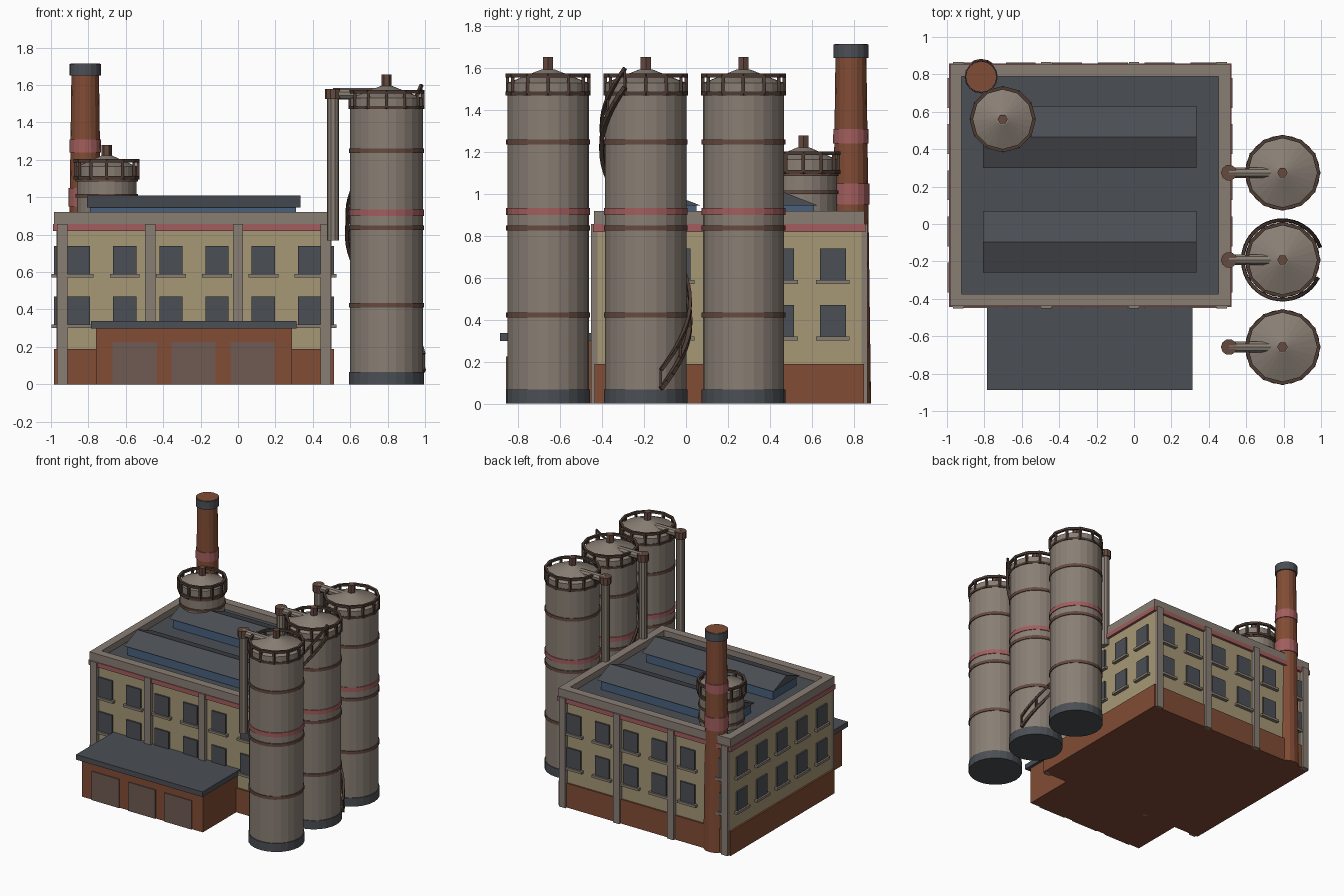
import bpy, bmesh
from math import sin, cos, pi, radians
from mathutils import Vector

cube = bpy.data.objects.get("Cube")
if cube:
    bpy.data.objects.remove(cube, do_unlink=True)


def material(name, r, g, b):
    m = bpy.data.materials.new(name)
    m.use_nodes = True
    m.diffuse_color = (r, g, b, 1)
    bsdf = next(n for n in m.node_tree.nodes if n.type == 'BSDF_PRINCIPLED')
    bsdf.inputs["Base Color"].default_value = (r, g, b, 1)
    return m


TAUPE = material("taupe concrete", .25, .21, .175)
CREAM = material("cream wall", .38, .31, .18)
BRICK = material("brick", .22, .072, .035)
SLATE = material("dark slate", .07, .078, .09)
BLUE = material("blue glass", .065, .115, .2)
PINK = material("faded red", .36, .11, .11)
RUST = material("rusty band", .13, .068, .05)
RAIL = material("dark rail", .075, .045, .034)
DOOR = material("door brown", .16, .105, .085)


def finish(name, bm, mat):
    bmesh.ops.recalc_face_normals(bm, faces=bm.faces)
    mesh = bpy.data.meshes.new(name)
    bm.to_mesh(mesh)
    bm.free()
    mesh.materials.append(mat)
    obj = bpy.data.objects.new(name, mesh)
    bpy.context.collection.objects.link(obj)
    return obj


def add_box(bm, lo, hi):
    verts = bmesh.ops.create_cube(bm, size=1)["verts"]
    for v in verts:
        v.co = [(a + b) / 2 + c * (b - a) for a, b, c in zip(lo, hi, v.co)]


def box(name, lo, hi, mat):
    bm = bmesh.new()
    add_box(bm, lo, hi)
    return finish(name, bm, mat)


def add_beam(bm, p, q, w):
    # Square bar between two points
    p, q = Vector(p), Vector(q)
    turn = (q - p).to_track_quat('Z', 'Y')
    for v in bmesh.ops.create_cube(bm, size=1)["verts"]:
        v.co = (p + q) / 2 + turn @ Vector((v.co.x * w, v.co.y * w, v.co.z * (q - p).length))


def lathe(name, x, y, profile, mat, sides=24):
    # Closed round part from (radius, height) pairs
    bm = bmesh.new()
    rings = [[bm.verts.new((x + r * cos(2 * pi * i / sides), y + r * sin(2 * pi * i / sides), z))
              for i in range(sides)] for r, z in profile]
    for a, b in zip(rings, rings[1:]):
        for i in range(sides):
            j = (i + 1) % sides
            bm.faces.new((a[i], a[j], b[j], b[i]))
    bm.faces.new(rings[0])
    bm.faces.new(rings[-1])
    return finish(name, bm, mat)


def band(name, x, y, r, z0, z1, mat, sides=24):
    return lathe(name, x, y, [(r, z0), (r, z1)], mat, sides)


def railing(name, x, y, r, z0, z1, count=12):
    bm = bmesh.new()
    pts = [(x + r * cos(2 * pi * i / count), y + r * sin(2 * pi * i / count)) for i in range(count)]
    for i, p in enumerate(pts):
        q = pts[(i + 1) % count]
        add_beam(bm, (*p, z0), (*p, z1), .016)
        for z in (z0, z1):
            add_beam(bm, (*p, z), (*q, z), .018)
    return finish(name, bm, RAIL)


# Main building
CX, CY = -.235, .207
HX, HY = .735, .63


def slab(name, grow, z0, z1, mat):
    return box(name, (CX - HX - grow, CY - HY - grow, z0), (CX + HX + grow, CY + HY + grow, z1), mat)


slab("brick_base", .013, 0, .19, BRICK)
slab("upper_wall", 0, .19, .83, CREAM)
slab("red_trim", .02, .82, .856, PINK)
slab("roof_deck", -.04, .8, .87, SLATE)
bm = bmesh.new()
ox, oy, t = HX + .015, HY + .015, .063
for s in (-1, 1):
    add_box(bm, (CX + s * (ox - t / 2) - t / 2, CY - oy, .856), (CX + s * (ox - t / 2) + t / 2, CY + oy, .92))
    add_box(bm, (CX - ox + t, CY + s * (oy - t / 2) - t / 2, .856), (CX + ox - t, CY + s * (oy - t / 2) + t / 2, .92))
finish("parapet", bm, TAUPE)

# Pilasters on front and back
bm = bmesh.new()
for s in (-1, 1):
    y = CY + s * (HY + .012)
    for i in range(4):
        x = CX + (i - 1.5) * .47
        add_box(bm, (x - .028, y - .018, 0), (x + .028, y + .018, .858))
finish("pilasters", bm, TAUPE)

# Windows and sills on all four walls
glass, sills = bmesh.new(), bmesh.new()
for s in (-1, 1):
    for z in (.32, .59):
        for i in range(6):
            x, y = CX + (i - 2.5) * .247, CY + s * HY
            add_box(glass, (x - .062, y - .013, z), (x + .062, y + .013, z + .15))
            add_box(sills, (x - .08, y - .026, z - .019), (x + .08, y + .026, z))
        for i in range(5):
            x, y = CX + s * HX, CY + (i - 2) * .247
            add_box(glass, (x - .013, y - .062, z), (x + .013, y + .062, z + .15))
            add_box(sills, (x - .026, y - .08, z - .019), (x + .026, y + .08, z))
finish("windows", glass, SLATE)
finish("window_sills", sills, TAUPE)

# Loading annex with three doors
box("annex_wall", (-.76, -.85, 0), (.29, -.42, .3), BRICK)
box("annex_roof", (-.785, -.888, .298), (.313, -.42, .338), SLATE)
for i in range(3):
    x = -.552 + i * .315
    box(f"annex_door_{i + 1}", (x - .118, -.858, 0), (x + .118, -.845, .225), DOOR)

# Roof skylights: glazed box under a gabled cap
for i, y in enumerate((.465, -.095)):
    box(f"skylight_glass_{i + 1}", (-.79, y - .145, .86), (.31, y + .145, .95), BLUE)
    bm = bmesh.new()
    ends = [[bm.verts.new((x, y + dy, z)) for dy, z in ((-.165, .945), (.165, .945), (0, 1.01))]
            for x in (-.807, .333)]
    for end in ends:
        bm.faces.new(end)
    for a in range(3):
        b = (a + 1) % 3
        bm.faces.new((ends[0][a], ends[0][b], ends[1][b], ends[1][a]))
    finish(f"skylight_cap_{i + 1}", bm, SLATE)

# Chimney
X, Y = -.817, .787
lathe("chimney_shaft", X, Y, [(.096, 0), (.073, 1.716)], BRICK, 16)
band("chimney_cap", X, Y, .084, 1.65, 1.713, SLATE, 16)
band("chimney_cap_top", X, Y, .079, 1.7, 1.716, BRICK, 16)
lathe("chimney_low_band", X, Y, [(.089, .95), (.088, 1.05)], PINK, 16)
lathe("chimney_high_band", X, Y, [(.085, 1.24), (.084, 1.31)], PINK, 16)

# Rooftop tank
X, Y = -.702, .56
lathe("tank_body", X, Y, [(.16, .86), (.16, 1.165), (.03, 1.222)], TAUPE)
band("tank_vent", X, Y, .027, 1.2, 1.28, RUST, 6)
for z in (.9, 1.0, 1.085):
    band("tank_band", X, Y, .168, z, z + .018, RUST)
railing("tank_railing", X, Y, .168, 1.105, 1.195)

# Three silos with ducts to the building
SX = .794
for i, y in enumerate((-.658, -.192, .274)):
    n = i + 1
    lathe(f"silo_body_{n}", SX, y, [(.194, .05), (.194, 1.53), (.03, 1.595)], TAUPE)
    band(f"silo_base_{n}", SX, y, .2, 0, .067, SLATE)
    for z in (.41, .825, 1.237):
        band(f"silo_band_{n}", SX, y, .2, z, z + .024, RUST)
    band(f"silo_red_band_{n}", SX, y, .2, .9, .934, PINK)
    band(f"silo_vent_{n}", SX, y, .028, 1.57, 1.655, RUST, 6)
    railing(f"silo_railing_{n}", SX, y, .194, 1.48, 1.565)
    band(f"duct_riser_{n}", .508, y, .032, .77, 1.54, TAUPE, 10)
    band(f"duct_cap_{n}", .508, y, .043, 1.525, 1.58, RUST, 10)
    pipe = band(f"duct_pipe_{n}", 0, 0, .03, 0, .26, TAUPE, 10)
    pipe.rotation_euler.y = radians(90)
    pipe.location = (.508, y, 1.553)

# Stair winding round the middle silo
bm = bmesh.new()
steps, previous = 40, None
for k in range(steps + 1):
    f = k / steps
    a = radians(20 + 312 * f)
    low = Vector((SX + .212 * cos(a), -.192 + .212 * sin(a), .07 + 1.44 * f))
    high = low + Vector((0, 0, .09))
    if previous:
        add_beam(bm, previous[0], low, .02)
        add_beam(bm, previous[1], high, .016)
    if k % 4 == 0:
        add_beam(bm, low, high, .012)
    previous = (low, high)
finish("spiral_stair", bm, RAIL)
